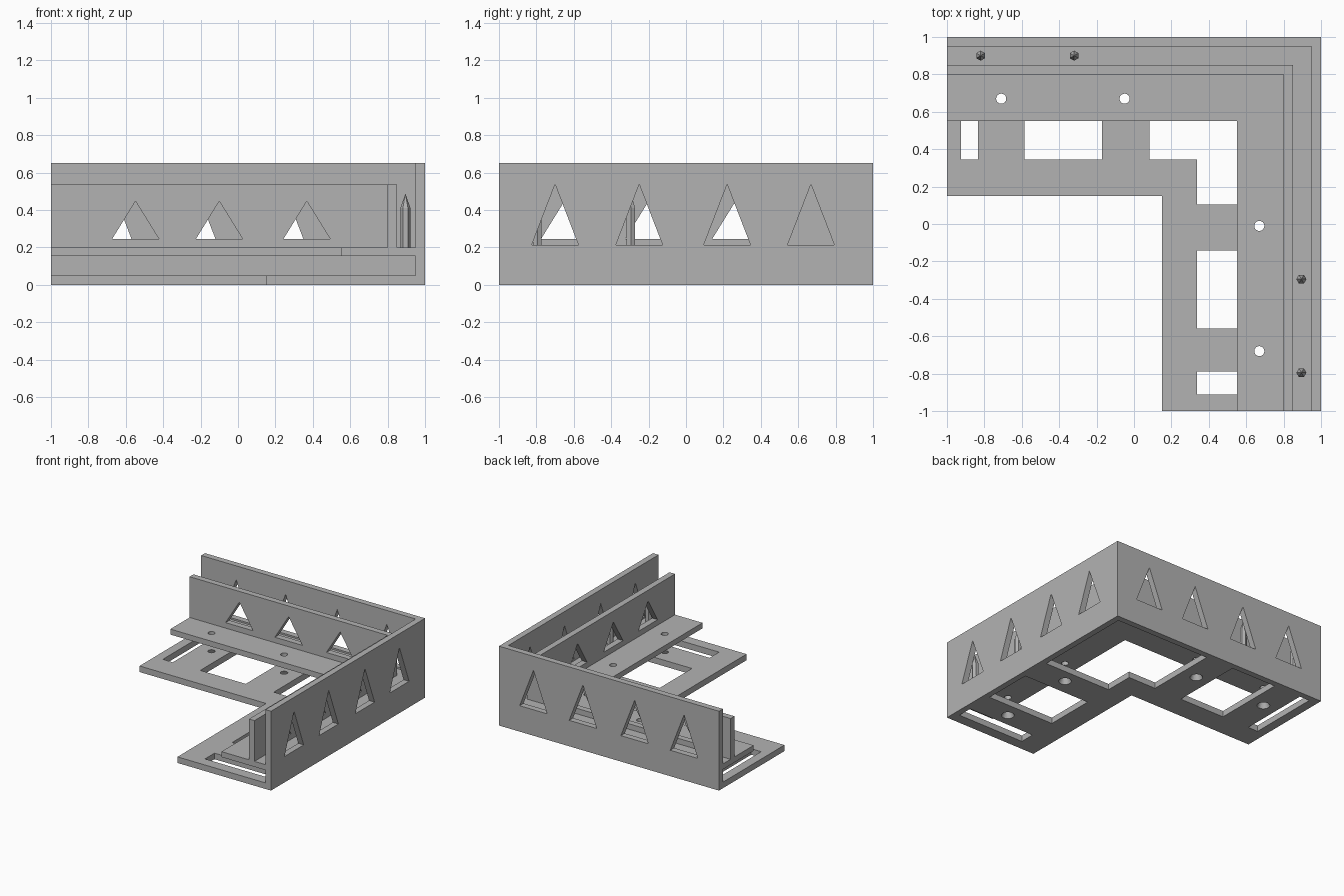
import bpy, bmesh
from math import pi
from mathutils import Vector, Matrix

cube = bpy.data.objects.get("Cube")
if cube:
    bpy.data.objects.remove(cube, do_unlink=True)

grey = bpy.data.materials.new("plain_grey")
grey.use_nodes = True
color = (0.45, 0.45, 0.45, 1)
grey.diffuse_color = color
grey.node_tree.nodes["Principled BSDF"].inputs["Base Color"].default_value = color


def make_object(name, bm):
    bmesh.ops.recalc_face_normals(bm, faces=bm.faces)
    mesh = bpy.data.meshes.new(name)
    bm.to_mesh(mesh)
    bm.free()
    mesh.materials.append(grey)
    ob = bpy.data.objects.new(name, mesh)
    bpy.context.collection.objects.link(ob)
    return ob


def prism(name, points, direction):
    """Extrude a closed outline along a direction."""
    bm = bmesh.new()
    face = bm.faces.new([bm.verts.new(p) for p in points])
    ext = bmesh.ops.extrude_face_region(bm, geom=[face])
    moved = [g for g in ext["geom"] if isinstance(g, bmesh.types.BMVert)]
    bmesh.ops.translate(bm, verts=moved, vec=Vector(direction))
    return make_object(name, bm)


def angle_part(name, outer, inner, z0, z1):
    """L-shaped slab or wall with its corner at back left."""
    outline = [(-1, outer), (outer, outer), (outer, -1),
               (inner, -1), (inner, inner), (-1, inner)]
    return prism(name, [(x, y, z0) for x, y in outline], (0, 0, z1 - z0))


def box(name, x0, x1, y0, y1):
    outline = [(x0, y0), (x1, y0), (x1, y1), (x0, y1)]
    return prism(name, [(x, y, -0.1) for x, y in outline], (0, 0, 0.2))


def cylinder(name, x, y, z0, z1, r0, r1, sides):
    bm = bmesh.new()
    bmesh.ops.create_cone(bm, cap_ends=True, segments=sides, radius1=r0, radius2=r1,
                          depth=z1 - z0, matrix=Matrix.Translation((x, y, (z0 + z1) / 2)))
    return make_object(name, bm)


def cut(target, cutters):
    for cutter in cutters:
        cutter.hide_render = True
        mod = target.modifiers.new("cut", "BOOLEAN")
        mod.operation, mod.solver, mod.object = "DIFFERENCE", "EXACT", cutter
    bpy.context.view_layer.update()
    graph = bpy.context.evaluated_depsgraph_get()
    mesh = bpy.data.meshes.new_from_object(target.evaluated_get(graph))
    target.modifiers.clear()
    target.data = mesh
    for cutter in cutters:
        bpy.data.objects.remove(cutter, do_unlink=True)


def triangles(centres, along_x, start, z0, z1):
    """Triangular cutters through a wall that begins at start."""
    result = []
    for c in centres:
        shape = [(c - 0.125, z0), (c + 0.125, z0), (c, z1)]
        if along_x:
            pts, way = [(a, start - 0.03, z) for a, z in shape], (0, 0.11, 0)
        else:
            pts, way = [(start - 0.03, a, z) for a, z in shape], (0.11, 0, 0)
        result.append(prism("triangle_cutter", pts, way))
    return result


# Plates
base = angle_part("base_plate", 1, 0.15, 0, 0.05)
shelf = angle_part("raised_plate", 0.95, 0.55, 0.155, 0.2)

# Openings in the base, running back to the outer wall
cut(base, [box("window_cutter", x0, x1, 0.345, 0.95)
           for x0, x1 in [(-0.925, -0.834), (-0.585, -0.171), (0.083, 0.95)]])
cut(base, [box("window_cutter", 0.338, 0.95, y0, y1)
           for y0, y1 in [(-0.912, -0.788), (-0.56, -0.142), (0.104, 0.9)]])

# Countersunk screw holes below, plain holes above
holes = [(-0.71, 0.67), (-0.05, 0.67), (0.67, -0.01), (0.67, -0.68)]
cut(base, [cylinder("sink_cutter", x, y, -0.01, 0.06, 0.053, 0.023, 24) for x, y in holes])
cut(shelf, [cylinder("hole_cutter", x, y, 0.1, 0.3, 0.027, 0.027, 24) for x, y in holes])

# Walls with triangular openings
outer_wall = angle_part("outer_wall", 1, 0.95, 0.05, 0.652)
cut(outer_wall, triangles([-0.682, -0.233, 0.237, 0.687], True, 0.95, 0.213, 0.537))
cut(outer_wall, triangles([-0.7, -0.25, 0.22, 0.668], False, 0.95, 0.213, 0.537))
inner_wall = angle_part("inner_wall", 0.85, 0.8, 0.2, 0.535)
cut(inner_wall, triangles([-0.548, -0.1, 0.368], True, 0.8, 0.245, 0.447))
cut(inner_wall, triangles([-0.65, -0.2, 0.265], False, 0.8, 0.245, 0.447))

# Pointed hexagonal pegs in the channel between the walls
for i, (x, y) in enumerate([(-0.82, 0.9), (-0.32, 0.9), (0.895, -0.295), (0.895, -0.795)]):
    peg = cylinder(f"peg_{i + 1}", 0, 0, 0.2, 0.41, 0.027, 0.027, 6)
    tip = cylinder(f"peg_tip_{i + 1}", 0, 0, 0.41, 0.488, 0.027, 0, 6)
    for part in (peg, tip):
        part.location = (x, y, 0)
        part.rotation_euler.z = 0 if y > 0 else pi / 2
